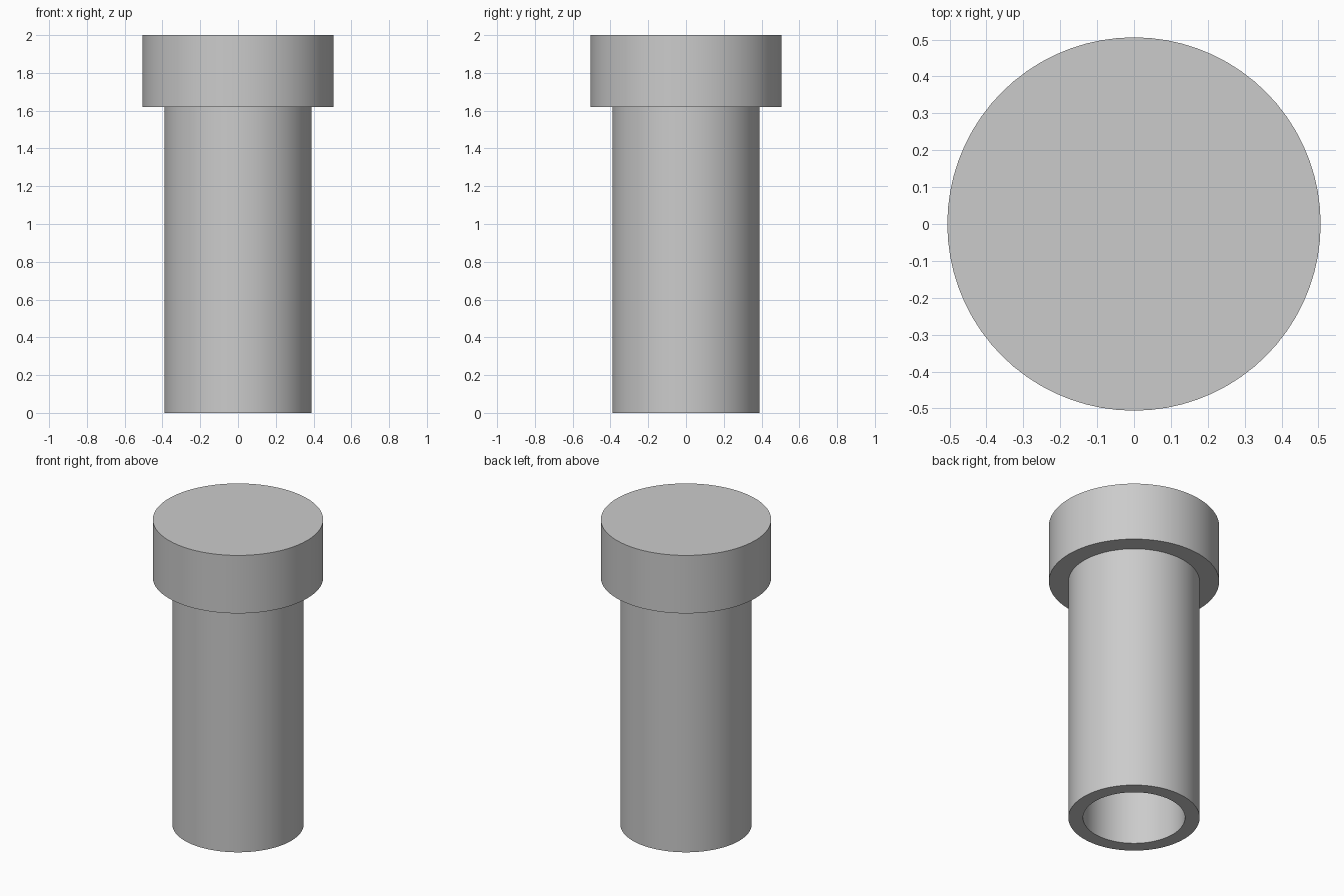
import bpy
import math

cube = bpy.data.objects.get("Cube")
if cube:
    bpy.data.objects.remove(cube, do_unlink=True)

SEGMENTS = 72

grey = bpy.data.materials.new("light_grey")
grey.use_nodes = True
colour = (0.6, 0.6, 0.6, 1)
grey.diffuse_color = colour
grey.node_tree.nodes["Principled BSDF"].inputs["Base Color"].default_value = colour


def lathe(name, profile):
    """Spin a (radius, height) profile around z; radius 0 closes an end."""
    verts, faces, rings = [], [], []
    for r, z in profile:
        count = SEGMENTS if r > 0 else 1
        rings.append(range(len(verts), len(verts) + count))
        for i in range(count):
            a = math.tau * i / SEGMENTS
            verts.append((r * math.cos(a), r * math.sin(a), z))
    for low, high in zip(rings, rings[1:]):
        for i in range(SEGMENTS):
            j = (i + 1) % SEGMENTS
            if len(low) == 1:
                faces.append((low[0], high[j], high[i]))
            elif len(high) == 1:
                faces.append((low[i], low[j], high[0]))
            else:
                faces.append((low[i], low[j], high[j], high[i]))
    mesh = bpy.data.meshes.new(name)
    mesh.from_pydata(verts, [], faces)
    mesh.materials.append(grey)
    obj = bpy.data.objects.new(name, mesh)
    bpy.context.collection.objects.link(obj)
    bpy.ops.object.select_all(action="DESELECT")
    obj.select_set(True)
    bpy.context.view_layer.objects.active = obj
    bpy.ops.object.shade_smooth_by_angle(angle=math.radians(30))
    return obj


# Hollow shank with a solid flat head: bore roof, bore wall, rim, outside, head
bore, shank, head = 0.303, 0.39, 0.506
shoulder, top = 1.62, 2.0
lathe("hollow_headed_plug", [
    (0, shoulder), (bore, shoulder), (bore, 0), (shank, 0),
    (shank, shoulder), (head, shoulder), (head, top), (0, top),
])
